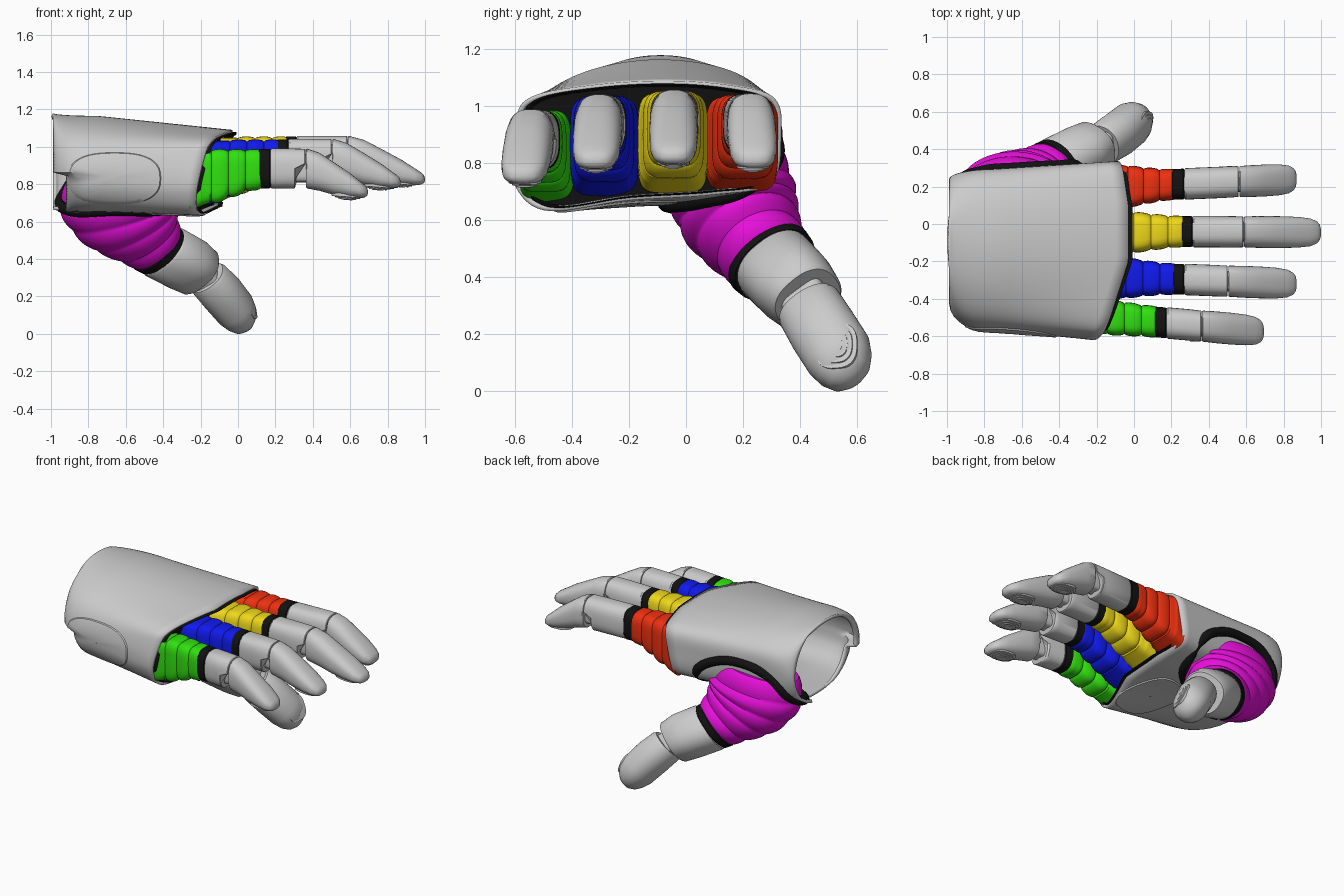
import bpy, bmesh, math
from mathutils import Vector
from mathutils.bvhtree import BVHTree

if "Cube" in bpy.data.objects:
    bpy.data.objects.remove(bpy.data.objects["Cube"])

def material(name, rgb):
    m = bpy.data.materials.new(name)
    m.diffuse_color = (*rgb, 1)
    m.use_nodes = True
    m.node_tree.nodes["Principled BSDF"].inputs["Base Color"].default_value = m.diffuse_color
    return m

BLACK = material("black_rubber", (0.006, 0.006, 0.006))
RED = material("red", (0.85, 0.03, 0.005))
YELLOW = material("yellow", (0.85, 0.68, 0.01))
BLUE = material("blue", (0.005, 0.01, 0.85))
GREEN = material("green", (0.03, 0.75, 0.005))
MAGENTA = material("magenta", (0.8, 0.005, 0.7))

def loft(name, rings, mat=None, caps=True):
    bm = bmesh.new()
    rows = [[bm.verts.new(p) for p in r] for r in rings]
    n = len(rows[0])
    for a, b in zip(rows, rows[1:]):
        for i in range(n):
            bm.faces.new((a[i], a[(i + 1) % n], b[(i + 1) % n], b[i]))
    if caps:
        bm.faces.new(rows[0][::-1])
        bm.faces.new(rows[-1])
    bmesh.ops.recalc_face_normals(bm, faces=bm.faces)
    me = bpy.data.meshes.new(name)
    bm.to_mesh(me)
    bm.free()
    ob = bpy.data.objects.new(name, me)
    bpy.context.collection.objects.link(ob)
    if mat:
        me.materials.append(mat)
    return ob

def ring(c, u, v, a, b, p=2.0, n=40):
    out = []
    for i in range(n):
        t = 2 * math.pi * i / n
        cs, sn = math.cos(t), math.sin(t)
        x = math.copysign(abs(cs) ** (2 / p), cs) * a
        y = math.copysign(abs(sn) ** (2 / p), sn) * b
        out.append(Vector(c) + Vector(u) * x + Vector(v) * y)
    return out

def slice_x(x, y, top, bot, w, p=2.7):
    return ring((x, y, (top + bot) / 2), (0, 1, 0), (0, 0, 1), w, (top - bot) / 2, p)

def tilted(c, t, a, b, p=2.0):
    t = Vector(t).normalized()
    u = Vector((1, 0, 0))
    u = (u - t * u.dot(t)).normalized()
    return ring(c, u, t.cross(u), a, b, p, 48)

def sample(table, s):
    f = min(max(s, 0), 0.9999) * (len(table) - 1)
    i = int(f)
    f -= i
    get = lambda k: table[min(max(k, 0), len(table) - 1)]
    return [0.5 * (2 * b + (c - a) * f + (2 * a - 5 * b + 4 * c - d) * f * f + (3 * b - a - 3 * c + d) * f ** 3)
            for a, b, c, d in zip(get(i - 1), get(i), get(i + 1), get(i + 2))]

def grip_pad(name, c, normal, a, b):
    # concentric stepped ridges
    nrm = Vector(normal).normalized()
    u = Vector((0, 1, 0))
    u = (u - nrm * u.dot(nrm)).normalized()
    v = nrm.cross(u)
    steps = [(1, -0.02), (1, 0.004), (.8, .006), (.78, .011), (.58, .012), (.56, .017), (.35, .018), (.33, .021)]
    loft(name, [ring(Vector(c) + nrm * h, u, v, a * r, b * r, 2.6) for r, h in steps])

# palm shell: three cross-sections blended along the hand
WRIST = [(.24, .9), (.19, 1.05), (.07, 1.15), (-.09, 1.18), (-.25, 1.15), (-.37, 1.05),
         (-.42, .9), (-.37, .76), (-.25, .67), (-.09, .65), (.07, .67), (.19, .76)]
MIDDLE = [(.29, .92), (.27, 1.05), (.13, 1.135), (-.1, 1.165), (-.33, 1.13), (-.5, 1.04),
          (-.57, .9), (-.55, .75), (-.42, .66), (-.1, .65), (.1, .66), (.25, .75)]
KNUCKLE = [(.335, .9), (.31, 1.03), (.15, 1.075), (-.08, 1.09), (-.33, 1.075), (-.54, 1.035),
           (-.6, .95), (-.615, .76), (-.5, .635), (-.2, .67), (.1, .69), (.3, .73)]

def outline(pts, i, n):
    k = len(pts)
    wrapped = [pts[-1]] + pts + pts[:2]
    return sample(wrapped, (1 + k * i / n) / (k + 2))

def palm_ring(t, scale=1.0, push=0.0, n=96):
    out = []
    for i in range(n):
        w, m, k = (outline(o, i, n) for o in (WRIST, MIDDLE, KNUCKLE))
        if t < 0.25:
            f = math.sqrt(1 - (1 - t / 0.25) ** 2)
            y, z = (w[j] + (m[j] - w[j]) * f for j in (0, 1))
        else:
            f = (t - 0.25) / 0.75
            y, z = (m[j] + (k[j] - m[j]) * f for j in (0, 1))
        start = -0.92 if z < 0.85 and y < 0.05 else -0.99
        end = -0.03 - 0.32 * max(0, -0.2 - y) - 0.2 * max(0, 1.05 - z) - 0.15 * max(0, y - 0.1)
        out.append(Vector((start + (end - start) * t + push,
                           -0.14 + (y + 0.14) * scale, 0.87 + (z - 0.87) * scale)))
    return out

shell = loft("palm_shell", [palm_ring(t) for t in
             (0, .01, .03, .06, .1, .15, .2, .25, .35, .45, .55, .65, .75, .85, .93, 1)], caps=False)
shell.modifiers.new("thickness", 'SOLIDIFY').thickness = 0.018
loft("knuckle_gasket", [palm_ring(.85, .95), palm_ring(1, .955, .0), palm_ring(1, .945, .022),
                        palm_ring(1, .93, .022), palm_ring(1, .91, -.03)], BLACK)

# plates that hug the shell surface
tree = BVHTree.FromPolygons([v.co for v in shell.data.vertices], [p.vertices for p in shell.data.polygons])

def hugging_plate(name, c, u, v, a, b, direction, p=2.6):
    d = Vector(direction)
    rows = []
    for k in (1, .97, .85, .7, .5, .3, .1, .02):
        row = []
        for q in ring(c, u, v, a * k, b * k, p):
            hit = tree.ray_cast(q, d)[0] or q + d * 1.6
            row.append(hit - d * (.007 if k < 1 else -.002))
        rows.append(row)
    loft(name, rows, caps=False)

hugging_plate("heel_plate", (-.66, -2, .83), (1, 0, 0), (0, 0, 1), .25, .14, (0, 1, 0))
hugging_plate("palm_plate", (-.34, -.25, -1), (.95, .3, 0), (-.3, .95, 0), .15, .22, (0, 0, 1), 3)

# fingers: u, top drop, bottom drop, half width from joint to tip
TIP = [(0, 0, -.213, .083), (.2, -.022, -.225, .085), (.45, -.075, -.248, .085), (.7, -.13, -.262, .082),
       (.86, -.172, -.264, .074), (.95, -.195, -.26, .058), (.985, -.21, -.252, .04), (1, -.226, -.24, .015)]

def finger(name, mat, x0, x1, x2, xj, xt, y0, y1, y2, top, base_bot, base_w):
    yy = lambda x: y1 + (y2 - y1) * (x - x1) / (xt - x1)
    # rippled sleeve, square at the palm and rounder at the finger
    rings = []
    for i in range(61):
        s = i / 60
        e = min(1, s * 1.15)
        groove = 0.006 if s < .3 else 0.016 * abs(math.sin((s - .3) / .7 * math.pi * 3)) ** 0.5
        w = base_w + (.074 - base_w) * max(0, (e - .2) / .8) ** .6
        bot = base_bot + (top - .2 - base_bot) * e
        rings.append(slice_x(x0 - .09 + (x1 + .09 - x0) * s, y0 + (y1 - y0) * s, top - .014 + groove * .7,
                             bot - groove * 1.5, w + groove * .7, 5 - 1.8 * e))
    loft(name + "_sleeve", rings, mat)
    loft(name + "_collar", [slice_x(x, yy(x), top - d, top - .215 + d, .084 - d, 3) for x, d in
                            ((x1 - .025, .012), (x1 - .015, .002), (x2 - .002, .002), (x2 + .01, .012))], BLACK)
    # proximal segment with stepped underside
    prox = [slice_x(x, yy(x), top - d, top - .213 + d, .084 - d, 2.7) for x, d in
            ((x2, .008), (x2 + .012, 0), (xj - .09, 0), (xj - .065, 0), (xj - .004, .001), (xj, .004))]
    for r in prox[-2:]:
        for p in r:
            if p.z < top - .1:
                p.x -= .055
    loft(name + "_proximal", prox)
    loft(name + "_hinge", [slice_x(x, yy(x), top - .03, top - .18, .055, 4) for x in (xj - .08, xj + .05)])
    L = xt - xj - .004
    dist = [slice_x(xj + .004, yy(xj), top - .004, top - .208, .079)]
    for u, a, b, w in TIP:
        x = xj + .009 + (L - .005) * u
        dist.append(slice_x(x, yy(x), top + a, top + b, w, 2.5))
    loft(name + "_distal", dist)
    xp = xj + .68 * L
    grip_pad(name + "_grip", (xp, yy(xp), top - .254), (-.08, 0, -1), .058, .085)

finger("index", RED, -.05, .22, .265, .56, .87, .195, .212, .24, 1.045, .71, .122)
finger("middle", YELLOW, -.03, .275, .31, .585, 1.0, -.047, -.04, -.045, 1.058, .705, .118)
finger("ring", BLUE, -.07, .23, .265, .5, .87, -.285, -.295, -.32, 1.042, .695, .116)
finger("little", GREEN, -.17, .13, .17, .36, .695, -.485, -.525, -.575, .99, .67, .095)

# thumb sleeve: x y z, tangent, half widths
THUMB = [(-.66, .13, .84, .1, .15, -1, .26, .2), (-.635, .16, .7, .15, .2, -1, .315, .22),
         (-.58, .195, .6, .35, .3, -.8, .275, .205), (-.5, .245, .525, .5, .4, -.65, .21, .172),
         (-.43, .3, .455, .55, .45, -.6, .155, .148)]
rings = []
for i in range(65):
    s = i / 64
    x, y, z, tx, ty, tz, a, b = sample(THUMB, s)
    g = .014 * (abs(math.sin(s * math.pi * 5)) ** .7 - .6)
    rings.append(tilted((x, y, z), (tx, ty, tz), a + g, b + g))
loft("thumb_sleeve", rings, MAGENTA)
T1 = Vector((.24, .145, -.155))
T2 = Vector((.56, .46, -.69))
P = Vector((-.43, .3, .455))
UP = Vector((.8, -.3, .45))
loft("thumb_collar", [tilted(P + T1 * k, T1 * .4 + T2 * .2, r, r) for k, r in
                      ((-.08, .15), (-.05, .162), (.08, .158), (.1, .148))], BLACK)
loft("thumb_proximal", [tilted(P + T1 * k + UP * h, T1.normalized() * .6 + T2 * .4, r, r * .95, 2.4)
                        for k, r, h in ((.1, .148, 0), (.14, .155, .004), (.6, .152, .018), (.88, .138, .018),
                                        (.92, .128, .018))])
loft("thumb_hinge", [tilted(c, T2, .075, .085, 4) for c in ((-.25, .39, .37), (-.1, .47, .23))])
loft("thumb_distal", [tilted(c, T2, a, b, 2.2) for c, a, b in (
    ((-.165, .426, .3), .1, .11), ((-.152, .436, .287), .11, .118), ((-.085, .48, .215), .115, .122),
    ((-.015, .535, .13), .11, .122), ((.018, .558, .087), .094, .106), ((.038, .575, .055), .068, .08),
    ((.05, .585, .038), .04, .046), ((.054, .588, .032), .012, .014))])
grip_pad("thumb_grip", (.062, .528, .158), (.85, -.2, .35), .075, .085)

# black seal round the thumb opening
cu = bpy.data.curves.new("thumb_seal", 'CURVE')
cu.dimensions = '3D'
cu.bevel_depth = 0.03
cu.bevel_resolution = 4
path = [(-.93, .05, .67), (-.65, -.07, .66), (-.36, .05, .67), (-.28, .22, .72), (-.3, .305, .8),
        (-.42, .31, .89), (-.62, .3, .93), (-.82, .28, .88), (-.93, .22, .75)]
sp = cu.splines.new('BEZIER')
sp.bezier_points.add(len(path) - 1)
for bp, co in zip(sp.bezier_points, path):
    bp.co = co
    bp.handle_left_type = bp.handle_right_type = 'AUTO'
sp.use_cyclic_u = True
cu.materials.append(BLACK)
bpy.context.collection.objects.link(bpy.data.objects.new("thumb_seal", cu))

# smooth shading with sharp edges kept
for ob in bpy.context.collection.objects:
    if ob.type == 'MESH':
        ob.select_set(True)
        bpy.context.view_layer.objects.active = ob
bpy.ops.object.shade_smooth_by_angle(angle=math.radians(35))
